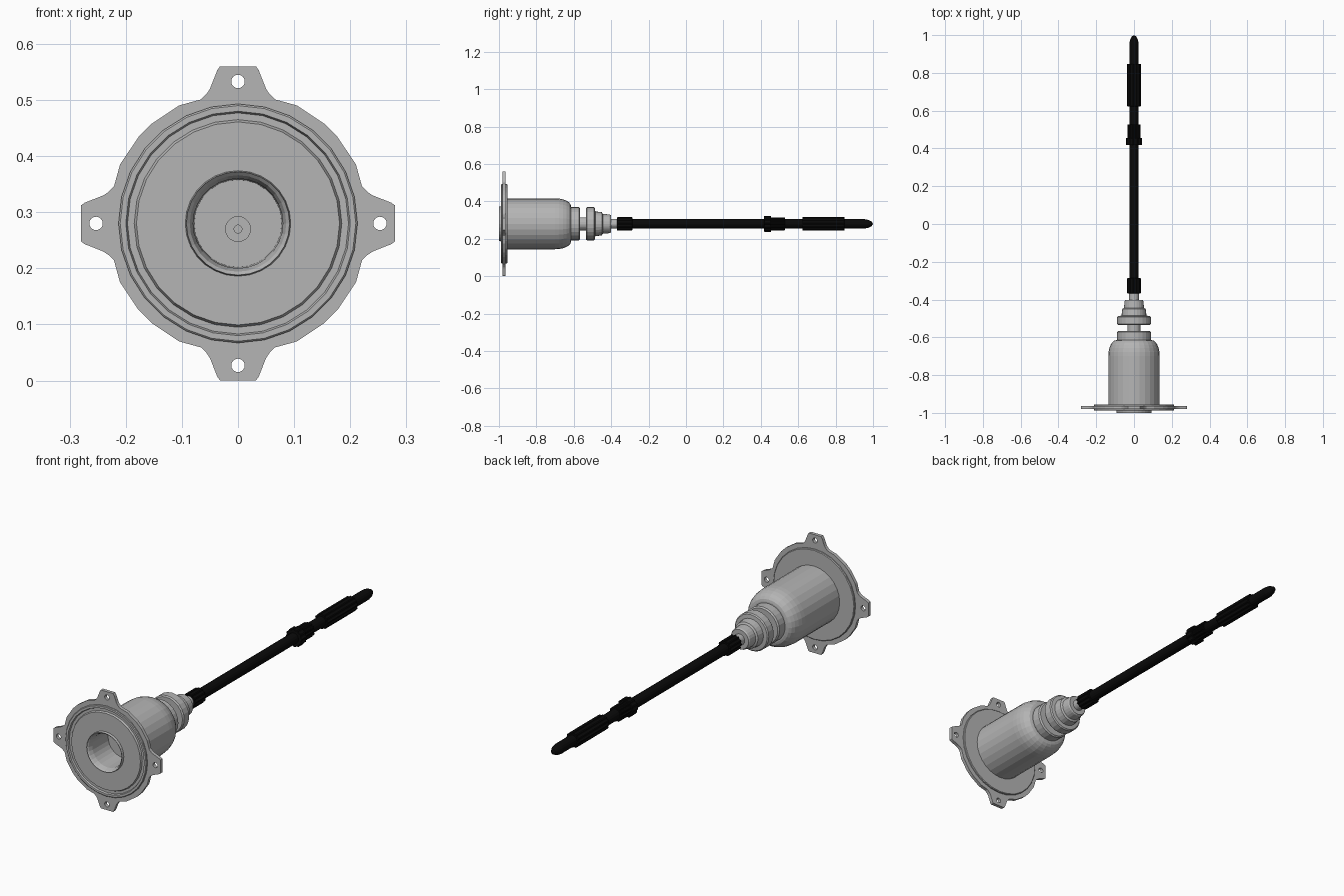
import bpy, bmesh, math
from mathutils import Vector

if "Cube" in bpy.data.objects:
    bpy.data.objects.remove(bpy.data.objects["Cube"])

CZ = 0.28  # height of the long axis


def material(name, rgb):
    m = bpy.data.materials.new(name)
    m.diffuse_color = (*rgb, 1)
    m.use_nodes = True
    m.node_tree.nodes["Principled BSDF"].inputs["Base Color"].default_value = m.diffuse_color
    return m


GREY = material("light_grey_metal", (0.46, 0.46, 0.46))
BLACK = material("black_rubber", (0.003, 0.003, 0.003))


def finish(bm, name, mat):
    bmesh.ops.remove_doubles(bm, verts=bm.verts, dist=1e-5)
    bmesh.ops.recalc_face_normals(bm, faces=bm.faces)
    me = bpy.data.meshes.new(name)
    bm.to_mesh(me)
    bm.free()
    me.materials.append(mat)
    ob = bpy.data.objects.new(name, me)
    bpy.context.collection.objects.link(ob)
    return ob


def lathe(name, profile, mat, sides=24, teeth=0.0, cz=CZ, phase=0.0):
    """Turn (radius, y) points about the y axis; teeth insets alternate pairs of columns."""
    bm = bmesh.new()
    rings = []
    for r, y in profile:
        if r == 0:
            rings.append([bm.verts.new((0, y, cz))])
            continue
        ring = []
        for i in range(sides):
            a = 2 * math.pi * (i + phase) / sides
            rr = r - teeth if i % 4 > 1 else r
            ring.append(bm.verts.new((rr * math.cos(a), y, cz + rr * math.sin(a))))
        rings.append(ring)
    for a, b in zip(rings, rings[1:]):
        for i in range(sides):
            j = (i + 1) % sides
            if len(a) == 1:
                bm.faces.new((a[0], b[i], b[j]))
            elif len(b) == 1:
                bm.faces.new((a[i], a[j], b[0]))
            else:
                bm.faces.new((a[i], a[j], b[j], b[i]))
    return finish(bm, name, mat)


def solid(name, y0, y1, r, mat, sides=24, teeth=0.0, bevel=0.004):
    return lathe(name, [(0, y0), (r - bevel, y0), (r, y0 + bevel), (r, y1 - bevel),
                        (r - bevel, y1), (0, y1)], mat, sides, teeth)


# --- thin mounting plate with four eared bolt holes ---
def circle(cx, cz, r, n):
    return [(cx + r * math.cos(2 * math.pi * i / n), cz + r * math.sin(2 * math.pi * i / n))
            for i in range(n)]


ear = [(0.273, -0.037), (0.28, -0.032), (0.28, 0.032), (0.273, 0.037), (0.24, 0.050), (0.231, 0.056)]
arc = [(0.235 * math.cos(math.radians(a)), 0.235 * math.sin(math.radians(a)))
       for a in (19, 26.5, 41, 49, 63.5, 71)]
quarter = ear + arc + [(0.056, 0.231), (0.050, 0.24)]
quarter[6] = (0.221, 0.066)
quarter[11] = (0.066, 0.221)
outline, loops = [], []
for k in range(4):
    c, s = round(math.cos(k * math.pi / 2)), round(math.sin(k * math.pi / 2))
    outline += [(c * x - s * z, s * x + c * z) for x, z in quarter]
    loops.append(circle(0.253 * c, 0.253 * s, 0.012, 16))
loops += [outline, circle(0, 0, 0.16, 24)]

bm = bmesh.new()
for loop in loops:
    vs = [bm.verts.new((x, -0.98, CZ + z)) for x, z in loop]
    for i in range(len(vs)):
        bm.edges.new((vs[i], vs[(i + 1) % len(vs)]))
bmesh.ops.triangle_fill(bm, edges=bm.edges[:], use_beauty=True)
res = bmesh.ops.extrude_face_region(bm, geom=bm.faces[:])
bmesh.ops.translate(bm, vec=Vector((0, 0.016, 0)),
                    verts=[v for v in res["geom"] if isinstance(v, bmesh.types.BMVert)])
finish(bm, "mounting_plate", GREY)

# --- housing: rim disc with groove, central socket, domed barrel ---
dome = [(0.095 + 0.041 * math.cos(t), -0.70 + 0.085 * math.sin(t))
        for t in [i * math.pi / 12 for i in range(7)]]
lathe("housing", [
    (0, -0.86), (0.078, -0.86), (0.080, -0.975), (0.086, -0.994), (0.092, -1.0), (0.094, -0.988),
    (0.181, -0.988), (0.185, -0.980), (0.191, -0.977), (0.197, -0.980), (0.200, -0.988),
    (0.210, -0.988), (0.213, -0.985), (0.213, -0.958), (0.210, -0.955), (0.136, -0.955)]
    + dome + [(0, -0.615)], GREY, sides=28)
lathe("socket_button", [(0, -0.862), (0.007, -0.862), (0.007, -0.868), (0.023, -0.868),
                        (0.023, -0.858)], GREY, sides=20, cz=CZ - 0.01)

# --- stepped neck behind the housing ---
solid("rear_collar", -0.62, -0.567, 0.089, GREY, bevel=0.006)
solid("neck_pin", -0.57, -0.53, 0.035, GREY)
lathe("stepped_nozzle", [
    (0, -0.535), (0.084, -0.535), (0.089, -0.529), (0.089, -0.492), (0.084, -0.487),
    (0.066, -0.485), (0.062, -0.45), (0.053, -0.445), (0.050, -0.408), (0.046, -0.402),
    (0.026, -0.402), (0.026, -0.36), (0, -0.36)], GREY)

# --- black rod with rounded tip ---
lathe("rod", [(0, -0.37), (0.025, -0.37), (0.025, 0.955), (0.021, 0.975), (0.012, 0.993), (0, 1.0)],
      BLACK, sides=16)

# --- ribbed grips and collars along the rod ---
for name, y0, y1, r in (("rod_base_grip", -0.368, -0.287, 0.036),
                        ("middle_grip", 0.45, 0.528, 0.035),
                        ("middle_flange", 0.417, 0.455, 0.043),
                        ("front_grip", 0.622, 0.848, 0.036)):
    solid(name, y0, y1, r, BLACK, sides=48, teeth=0.004, bevel=0.002)
